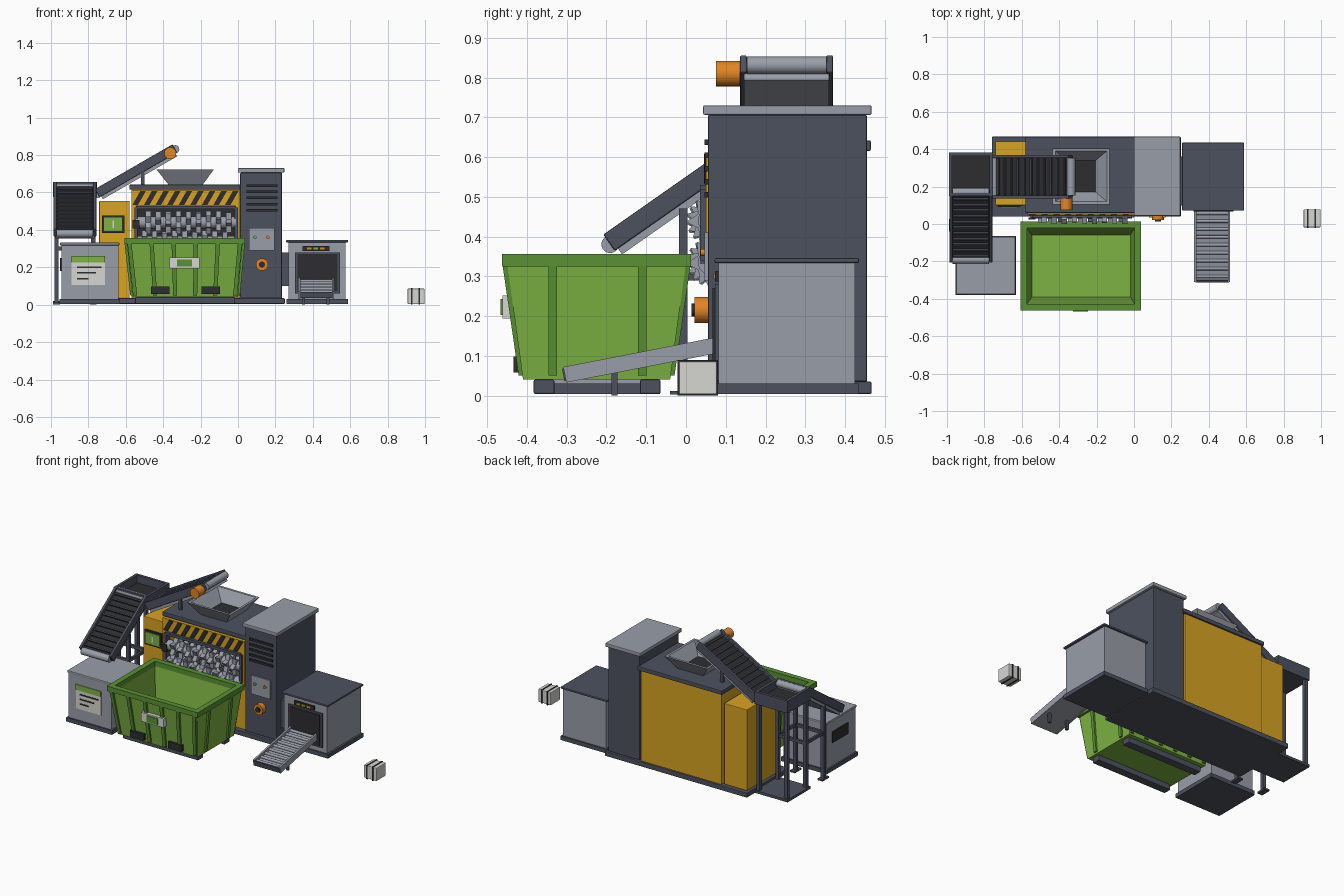
import bpy, bmesh
from math import sin, cos, pi, radians
from mathutils import Matrix, Vector

if "Cube" in bpy.data.objects:
    bpy.data.objects.remove(bpy.data.objects["Cube"], do_unlink=True)


def material(name, *shades):
    color = [((shade + .055) / 1.055) ** 2.4 for shade in shades] + [1]
    made = bpy.data.materials.new(name)
    made.use_nodes = True
    made.diffuse_color = color
    made.node_tree.nodes["Principled BSDF"].inputs["Base Color"].default_value = color
    return made


SLATE = material("slate paint", .3, .32, .37)
GRAY = material("light gray metal", .6, .62, .66)
YELLOW = material("safety yellow", .85, .64, .13)
GREEN = material("bin green", .49, .7, .26)
DARK_GREEN = material("dark green", .35, .57, .2)
ORANGE = material("orange", .89, .52, .14)
BLACK = material("black rubber", .18, .18, .19)
WHITE = material("off white", .84, .84, .82)


# Spans are (low, high) pairs along one axis
def grow(span, amount):
    return span[0] - amount, span[1] + amount


def around(center, half):
    return center - half, center + half


def after(span, depth):
    return span[1], span[1] + depth


def before(span, depth):
    return span[0] - depth, span[0]


def spread(span, count):
    return [span[0] + (span[1] - span[0]) * i / (count - 1) for i in range(count)]


def finish(name, mesh, paint, matrix=None, soft=False):
    bmesh.ops.recalc_face_normals(mesh, faces=mesh.faces)
    data = bpy.data.meshes.new(name)
    mesh.to_mesh(data)
    mesh.free()
    data.materials.append(paint)
    thing = bpy.data.objects.new(name, data)
    bpy.context.collection.objects.link(thing)
    if matrix:
        thing.matrix_world = matrix
    if soft:
        bevel = thing.modifiers.new("bevel", "BEVEL")
        bevel.width, bevel.segments = .004, 2


def rect(x, y, z):
    return [(x[0], y[0], z), (x[1], y[0], z), (x[1], y[1], z), (x[0], y[1], z)]


def loft(name, paint, rings, matrix=None, soft=False, closed=False):
    mesh = bmesh.new()
    rows = [[mesh.verts.new(point) for point in ring] for ring in rings]
    pairs = list(zip(rows, rows[1:]))
    if closed:
        pairs.append((rows[-1], rows[0]))
    else:
        mesh.faces.new(rows[0])
        mesh.faces.new(rows[-1])
    for a, b in pairs:
        for i in range(len(a)):
            mesh.faces.new((a[i - 1], a[i], b[i], b[i - 1]))
    finish(name, mesh, paint, matrix, soft)


def box(name, paint, x, y, z, matrix=None, soft=False):
    loft(name, paint, [rect(x, y, z[0]), rect(x, y, z[1])], matrix, soft)


def tub(name, paint, low, high, z, wall, floor):
    """Open-topped tapered container; without a floor it is a plain ring."""
    inside = [[grow(span, -wall) for span in plan] for plan in (low, high)]
    loft(name, paint, [rect(*low, z[0]), rect(*high, z[1]), rect(*inside[1], z[1]),
                       rect(*inside[0], z[0] + floor)], closed=not floor)


def cylinder(name, paint, start, end, radius, matrix=None):
    start, end = Vector(start), Vector(end)
    mesh = bmesh.new()
    bmesh.ops.create_cone(mesh, cap_ends=True, segments=24, radius1=radius, radius2=radius,
                          depth=(end - start).length)
    turn = (end - start).to_track_quat("Z", "Y").to_matrix().to_4x4()
    mesh.transform(Matrix.Translation((start + end) / 2) @ turn)
    for face in mesh.faces:
        face.smooth = len(face.verts) == 4
    finish(name, mesh, paint, matrix)


def dial(name, paint, x, y, z, radius):
    cylinder(name, paint, (x, y[0], z), (x, y[1], z), radius)


def roller(name, x, z, half, radius, matrix):
    cylinder(name, GRAY, (x, -half, z), (x, half, z), radius, matrix)


def conveyor(name, start, angle, length, half, turn=0):
    """Cleated belt between rails, rising from the top of its low end."""
    place = (Matrix.Translation(start) @ Matrix.Rotation(turn, 4, "Z")
             @ Matrix.Rotation(-radians(angle), 4, "Y"))
    run, width = (0, length), (-half, half)
    rail, belt = (-.05, 0), (-.045, -.022)
    box(name + "_pan", GRAY, grow(run, -.01), grow(width, -.01), before(belt, .023), place)
    box(name + "_belt", BLACK, run, grow(width, -.015), belt, place)
    for side in (before(width, -.017), before((half, half), .017)):
        box(name + "_rail", SLATE, run, sorted(side), rail, place, soft=True)
    for x in spread(grow(run, -.035), 11):
        box(name + "_cleat", SLATE, around(x, .004), grow(width, -.02), after(belt, .014), place)
    for x in run:
        roller(name + "_drum", x, -.03, half - .017, .022, place)


# Shredder base, housing and deck
base_z = (.004, .035)
housing_x, housing_y = (-.57, .01), (.07, .455)
mouth_z, housing_top = (.34, .52), .615
cheek_y = (.05, .15)
box("main_base", SLATE, (-.76, .25), (.04, .467), base_z, soft=True)
box("housing", YELLOW, (-.57, 0), (cheek_y[1], housing_y[1]), (base_z[1], housing_top))
for name, z in (("lower", (base_z[1], mouth_z[0])), ("upper", (mouth_z[1], housing_top))):
    box("housing_front_" + name, YELLOW, housing_x, (housing_y[0], cheek_y[1]), z)
for x in (after(housing_x, -.025), before(housing_x, -.025)):
    box("housing_cheek", YELLOW, sorted(x), cheek_y, grow(mouth_z, .02))
box("deck", SLATE, grow(housing_x, .01), grow(housing_y, .01), after((0, housing_top), .027), soft=True)

# Cutter opening frame
opening_x, frame_y = (-.545, -.01), (.035, .075)
box("cutter_back_panel", BLACK, opening_x, before((cheek_y[1],), .008), mouth_z)
for z in mouth_z:
    box("opening_frame_bar", SLATE, opening_x, frame_y, around(z, .009))
for x in opening_x:
    box("opening_frame_post", SLATE, around(x, .009), frame_y, mouth_z)
box("bearing_block", BLACK, around(opening_x[0], .018), before(frame_y, .01), around(.43, .023))

# Hazard band with slanted stripes
hazard_y, hazard_z = (.05, housing_y[0]), (.53, .61)
box("hazard_band", YELLOW, housing_x, hazard_y, hazard_z)
for x in spread((-.55, -.055), 9):
    feet = zip((x, x + .042), grow(hazard_z, -.003))
    loft("hazard_stripe", BLACK, [rect(around(foot, .015), before(hazard_y, .005), z) for foot, z in feet])

# Toothed cutter shafts
shaft_y = .062
for row, z in enumerate((.44, .335)):
    cylinder("cutter_shaft", GRAY, (opening_x[0], shaft_y, z), (opening_x[1], shaft_y, z), .032)
    for i, x in enumerate(spread((-.48, -.05), 9)):
        rings = []
        for side in around(x - row * .02, .014):
            spokes = [(k * pi / 6 + i / 3, (.036, .062)[k % 2]) for k in range(12)]
            rings.append([(side, shaft_y + r * cos(a), z + r * sin(a)) for a, r in spokes])
        loft("cutter_disc", GRAY, rings)

# Feed hopper
hopper_low, hopper_high = ((-.37, -.19), (.155, .355)), ((-.435, -.13), (.105, .405))
tub("hopper", GRAY, hopper_low, hopper_high, (.64, .722), .015, .007)
throat = [grow(span, -.015) for span in hopper_low]
box("hopper_throat", BLACK, *throat, (.64, .652))

# Control tower
tower_x, tower_y, tower_z = (.012, .235), (.055, .455), (base_z[1], .706)
tower_front = before(tower_y, .009)
box("tower", SLATE, tower_x, tower_y, tower_z, soft=True)
box("tower_cap", GRAY, grow(tower_x, .013), grow(tower_y, .012), after(tower_z, .024), soft=True)
for z in spread((.505, .637), 5):
    box("tower_vent", BLACK, around(.128, .083), tower_front, around(z, .007))
box("tower_panel", GRAY, around(.128, .068), tower_front, (.29, .41))
for x, paint in ((.09, GREEN), (.16, ORANGE)):
    dial("panel_button", paint, x, before(tower_front, .01), .36, .009)
knob_y = before(tower_y, .033)
dial("stop_knob", ORANGE, .128, knob_y, .215, .033)
dial("stop_knob_center", BLACK, .128, before(knob_y, .008), .215, .016)

# Yellow electrical cabinet with screen
cabinet_y = (.1, .442)
screen_y = before(cabinet_y, .01)
screen_x, screen_z = (-.717, -.619), (.394, .466)
box("electrical_cabinet", YELLOW, (-.742, -.58), cabinet_y, (base_z[1], .555), soft=True)
box("screen_frame", BLACK, grow(screen_x, .011), screen_y, grow(screen_z, .011))
box("screen", GREEN, screen_x, before(screen_y, .004), screen_z)
box("screen_mark", WHITE, around(-.668, .004), before(screen_y, .007), grow(screen_z, -.016))

# Output module
output_x, output_y, output_z = (.27, .575), (.082, .425), (.03, .333)
output_front = before(output_y, .009)
box("output_base", SLATE, grow(output_x, .012), grow(output_y, .009), before(output_z, .026))
box("output_body", GRAY, output_x, output_y, output_z)
box("output_lid", SLATE, grow(output_x, .013), grow(output_y, .01), after(output_z, .013), soft=True)
box("output_duct", SLATE, (tower_x[1], output_x[0]), (.1, .36), (.1, .28))
box("output_frame", SLATE, around(.425, .12), output_front, (.06, .28))
box("output_mouth", BLACK, around(.425, .106), before(output_front, .006), (.07, .27))
box("output_display", BLACK, around(.418, .072), output_front, around(.3, .013))
for x, paint in zip(spread((.38, .45), 3), (ORANGE, GREEN, ORANGE)):
    box("display_light", paint, around(x, .012), before(output_front, .004), around(.3, .006))

# Roller chute with legs
chute = (Matrix.Translation((.418, -.308, .068)) @ Matrix.Rotation(radians(11), 4, "X")
         @ Matrix.Rotation(pi / 2, 4, "Z"))
chute_run, chute_width, rail_z = (0, .395), (-.09, .09), (-.036, .004)
box("chute_bed", GRAY, chute_run, chute_width, before((-.018,), .016), chute)
for side in chute_width:
    box("chute_rail", GRAY, chute_run, around(side, .006), rail_z, chute)
box("chute_lip", SLATE, around(0, .004), chute_width, grow(rail_z, -.004), chute)
for x in spread(grow(chute_run, -.025), 9):
    roller("chute_roller", x, -.014, chute_width[1], .009, chute)
for x in (.35, .48):
    box("chute_leg", SLATE, around(x, .008), around(-.18, .008), (0, .06))

# Strapped bale
bale = [around(.952, .045), around(.03, .048), (.003, .086)]
box("bale", WHITE, *bale, soft=True)
for x in (.93, .97):
    box("bale_strap", BLACK, around(x, .004), *[grow(span, .003) for span in bale[1:]])

# Collection bin with rim and ribs
bin_low, bin_high, bin_z = ((-.565, 0), (-.41, -.04)), ((-.595, .025), (-.45, 0)), (.04, .335)
tub("bin", GREEN, bin_low, bin_high, bin_z, .02, .015)
rim = [grow(span, .013) for span in bin_high]
tub("bin_rim", DARK_GREEN, rim, rim, around(.34, .016), .035, 0)


def rib(low, high):
    rings = [rect(around(x, .011), around(y, .011), z) for (x, y), z in zip((low, high), grow(bin_z, -.01))]
    loft("bin_rib", DARK_GREEN, rings)


for x_low, x_high in zip(*[spread(grow(plan[0], -.015), 6) for plan in (bin_low, bin_high)]):
    for y_low, y_high in zip(bin_low[1], bin_high[1]):
        rib((x_low, y_low), (x_high, y_high))
for x_low, x_high in zip(bin_low[0], bin_high[0]):
    for y in (-.335, -.11):
        rib((x_low, y), (x_high, y))
for x in (-.415, -.145):
    box("bin_fork_pocket", BLACK, around(x, .049), (-.434, -.4), around(.078, .02))
plate_x, plate_y, plate_z = around(-.285, .08), (-.462, -.435), around(.223, .029)
box("bin_plate", WHITE, plate_x, plate_y, plate_z)
box("bin_plate_badge", DARK_GREEN, grow(plate_x, -.04), before(plate_y, .005), grow(plate_z, -.009))
for y in (-.357, -.09):
    box("bin_skid", SLATE, grow(bin_low[0], -.015), around(y, .026), (.004, bin_z[0]), soft=True)

# Left waste cabinet with notice sheet
waste = [(-.945, -.64), (-.37, -.075)]
waste_z = (.03, .317)
box("waste_cabinet_plinth", SLATE, *[grow(span, .01) for span in waste], before(waste_z, .026))
box("waste_cabinet", GRAY, *waste, waste_z)
box("waste_cabinet_lid", GRAY, *[grow(span, .006) for span in waste], after(waste_z, .015), soft=True)
box("waste_cabinet_slot", BLACK, before(waste[0], .007), around(-.21, .08), around(.215, .035))
sheet_x, sheet_y = around(-.8, .089), before(waste[1], .006)
print_y = before(sheet_y, .003)
box("notice_sheet", WHITE, sheet_x, sheet_y, (.105, .258))
box("notice_header", GREEN, sheet_x, print_y, (.225, .26))
for z, width in zip(spread((.14, .2), 3), (.06, .1, .13)):
    box("notice_line", BLACK, after((0, -.86), width), print_y, around(z, .004))

# Infeed conveyor, landing tray and stand
conveyor("infeed", (-.872, -.208, .405), 35, .44, .115, turn=pi / 2)
tray, tray_z = [(-.99, -.755), (.15, .382)], (.575, .655)
tub("landing_tray", SLATE, tray, tray, tray_z, .017, .025)
box("landing_tray_belt", BLACK, *[grow(span, -.018) for span in tray], around(.6, .006))
box("stand_plate", SLATE, *tray, (.004, .02))
leg_rows = (-.007, .171, .363)
for x in grow(tray[0], -.019):
    for y, top in zip(leg_rows, (.47, .59, .59)):
        box("stand_leg", SLATE, around(x, .011), around(y, .011), (.005, top))
    box("stand_foot", SLATE, around(x, .018), around(leg_rows[0], .033), (.002, .012))
    box("stand_side_brace", SLATE, around(x, .007), leg_rows[:2], around(.3, .01))
for y in leg_rows[:2]:
    box("stand_cross_brace", SLATE, grow(tray[0], -.02), around(y, .008), around(.3, .01))

# Upper conveyor to the hopper, with motor and posts
upper_y, upper_half = .253, .117
conveyor("upper", (-.765, upper_y, .618), 30, .478, upper_half)
dial("drive_motor", ORANGE, -.362, before(around(upper_y, upper_half), .06), .81, .032)
for y in around(upper_y, upper_half - .01):
    box("upper_post", SLATE, around(-.51, .009), around(y, .008), (.64, .72))
